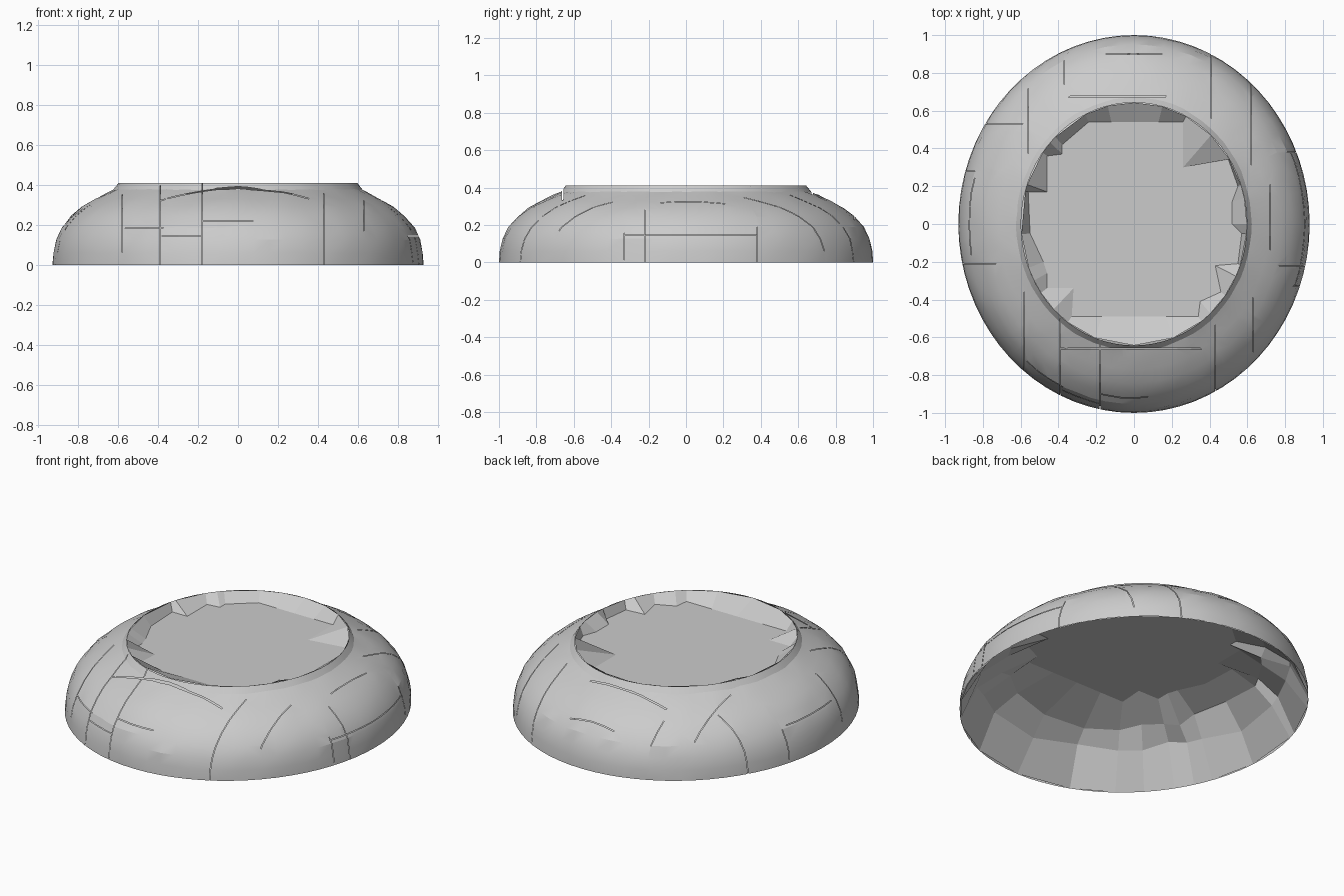
import bpy, bmesh, random
from math import sin, cos, pi, atan2, degrees, radians

if "Cube" in bpy.data.objects:
    bpy.data.objects.remove(bpy.data.objects["Cube"])

random.seed(4)
RX = 0.93          # half width; half depth is 1


def oval(t, z, angles, jitter=0.0):
    """Ring of points on the oval plan, scaled by t, at height z."""
    ring = []
    for a in angles:
        r = t + random.uniform(-jitter, jitter)
        ring.append((RX * r * cos(a), r * sin(a), z + random.uniform(-jitter, jitter)))
    return ring


def loft(rings, cap=False, flip=False):
    """Bridge consecutive rings with quads, optionally capping the last."""
    bm = bmesh.new()
    loops = [[bm.verts.new(p) for p in ring] for ring in rings]
    n = len(loops[0])
    for a, b in zip(loops, loops[1:]):
        for i in range(n):
            j = (i + 1) % n
            bm.faces.new((a[i], a[j], b[j], b[i]))
    if cap:
        bm.faces.new(loops[-1])
    if flip:
        bmesh.ops.reverse_faces(bm, faces=bm.faces[:])
    return bm


def finish(bm, name, smooth=None):
    mesh = bpy.data.meshes.new(name)
    bm.to_mesh(mesh)
    bm.free()
    ob = bpy.data.objects.new(name, mesh)
    bpy.context.collection.objects.link(ob)
    if smooth:
        bpy.ops.object.select_all(action='DESELECT')
        ob.select_set(True)
        bpy.context.view_layer.objects.active = ob
        bpy.ops.object.shade_smooth_by_angle(angle=radians(smooth))
    return ob


def crack(bm, axis, c, a0, a1, w=0.0015):
    """Slit the skin along an axis plane between two azimuths (degrees)."""
    def inside(f):
        p = f.calc_center_median()
        return (degrees(atan2(p.y, p.x)) - a0) % 360 <= a1 - a0
    no = [0, 0, 0]
    no[axis] = 1
    for s in (-w, w):
        co = [0, 0, 0]
        co[axis] = c + s
        faces = [f for f in bm.faces if inside(f)]
        edges = {e for f in faces for e in f.edges}
        verts = {v for f in faces for v in f.verts}
        bmesh.ops.bisect_plane(bm, geom=faces + list(edges) + list(verts),
                               dist=1e-5, plane_co=co, plane_no=no)
    dead = [f for f in bm.faces if inside(f) and abs(f.calc_center_median()[axis] - c) < w]
    bmesh.ops.delete(bm, geom=dead, context='FACES')


# Outer domed skin, gently hammered, with axis-aligned cracks
profile = [(1, 0), (0.995, 0.06), (0.98, 0.125), (0.95, 0.187), (0.9, 0.244), (0.84, 0.291),
           (0.77, 0.329), (0.71, 0.358), (0.67, 0.377), (0.643, 0.41)]
around = [2 * pi * i / 72 for i in range(72)]
rings = [oval(t, z, around, 0 if z in (0, 0.41) else 0.003) for t, z in profile]
skin = loft(rings)
cracks = [
    # front
    (0, -0.58, 212, 235), (0, -0.39, 230, 250), (0, -0.18, 252, 261), (0, 0.43, 295, 311),
    (0, 0.63, 313, 330), (2, 0.22, 259, 276), (2, 0.185, 233, 248), (2, 0.145, 247, 259),
    # right
    (1, -0.33, 336, 342), (1, 0.38, 22, 26), (2, 0.145, -21, 24), (1, -0.22, 342, 348),
    (1, 0.16, 9, 13), (0, 0.72, -10, 18), (0, 0.62, 28, 50),
    # back
    (0, 0.41, 53, 67), (0, -0.56, 128, 146), (0, -0.37, 111, 116), (1, 0.9, 80, 101),
    # left
    (1, -0.21, 192, 197), (1, 0.53, 138, 147), (2, 0.2, 165, 192), (1, 0.28, 160, 164),
]
for c in cracks:
    crack(skin, *c)
# wider grooves beside the rim
crack(skin, 1, -0.66, 240, 300, 0.004)
crack(skin, 1, 0.675, 74, 116, 0.004)
finish(skin, "dome_skin", 16)

# Jagged outline of the sunken floor
floor = [(.57, -.05), (.52, .0), (.52, .12), (.55, .2), (.5, .34), (.26, .30), (.26, .54),
         (.13, .54), (0, .54), (-.12, .54), (-.24, .54), (-.38, .42), (-.38, .37), (-.46, .36),
         (-.46, .17), (-.56, .17), (-.55, -.05), (-.48, -.2), (-.46, -.26), (-.46, -.34),
         (-.32, -.34), (-.33, -.49), (-.17, -.49), (0, -.49), (.17, -.49), (.34, -.49),
         (.35, -.41), (.46, -.36), (.43, -.22), (.55, -.21)]
spokes = [atan2(y, x / RX) for x, y in floor]
edge = [(x, y, 0.355) for x, y in floor]

# Sunken floor with the facets rising to the rim
finish(loft([oval(0.643, 0.41, spokes), edge], cap=True), "sunken_floor")

# Coarse faceted lining seen from below
lining = loft([oval(0.998, 0.0, spokes), oval(0.88, 0.19, spokes, 0.03),
               oval(0.75, 0.285, spokes, 0.03), edge], flip=True)
finish(lining, "inner_lining")
